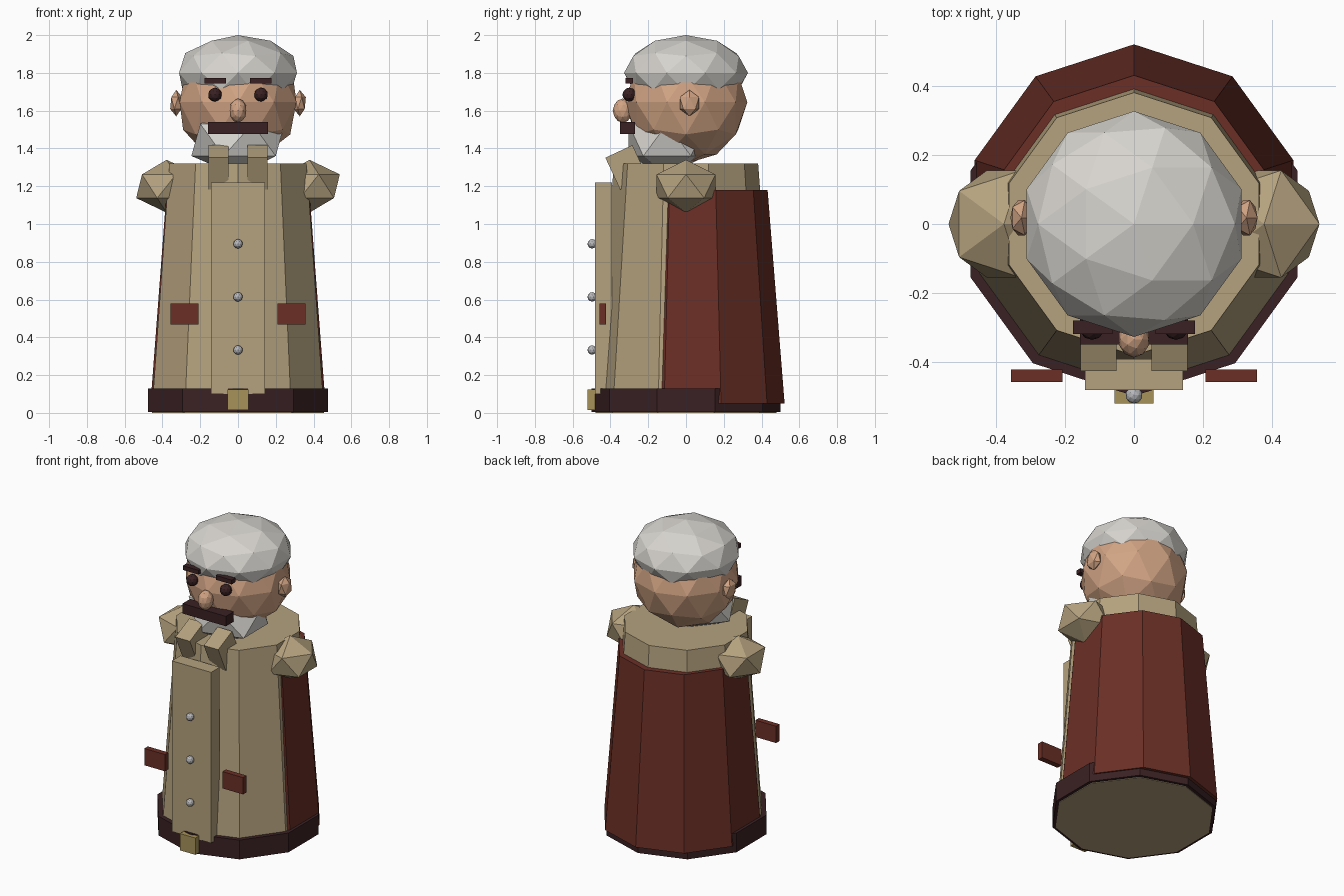
import bpy
import math

cube = bpy.data.objects.get("Cube")
if cube:
    bpy.data.objects.remove(cube, do_unlink=True)


def material(name, rgb):
    m = bpy.data.materials.new(name)
    m.use_nodes = True
    color = (*rgb, 1)
    m.diffuse_color = color
    m.node_tree.nodes["Principled BSDF"].inputs["Base Color"].default_value = color
    return m


TAN = material("tan cloth", (0.46, 0.36, 0.21))
RED = material("dark red cloth", (0.145, 0.028, 0.019))
DARK = material("dark brown", (0.042, 0.015, 0.017))
SKIN = material("skin", (0.64, 0.37, 0.23))
WHITE = material("white hair", (0.68, 0.66, 0.62))
GOLD = material("brass", (0.39, 0.29, 0.10))
SILVER = material("silver", (0.48, 0.48, 0.50))


def finish(name, mat):
    obj = bpy.context.object
    obj.name = name
    obj.data.materials.append(mat)
    return obj


def tapered(name, mat, r_bottom, r_top, z0, z1, y=0):
    """Ten-sided tapered column between two heights."""
    bpy.ops.mesh.primitive_cone_add(vertices=10, radius1=r_bottom, radius2=r_top,
                                    depth=z1 - z0, location=(0, y, (z0 + z1) / 2))
    return finish(name, mat)


def ball(name, mat, loc, scale, detail=2):
    bpy.ops.mesh.primitive_ico_sphere_add(subdivisions=detail, radius=1, location=loc)
    bpy.context.object.scale = scale
    return finish(name, mat)


def box(name, mat, loc, size, tilt=0):
    bpy.ops.mesh.primitive_cube_add(size=1, location=loc, rotation=(tilt, 0, 0))
    bpy.context.object.scale = size
    return finish(name, mat)


# Coat, hem and cape
tapered("coat", TAN, 0.48, 0.382, 0, 1.32)
tapered("hem", DARK, 0.5, 0.5, 0.004, 0.13)
tapered("cape", RED, 0.487, 0.397, 0.05, 1.18, y=0.035)

# Front panel with buttons and buckle
box("front_panel", TAN, (0, -0.438, 0.66), (0.285, 0.09, 1.12))
for i in range(3):
    ball(f"button_{i + 1}", SILVER, (0, -0.497, 0.333 + 0.281 * i), (0.025,) * 3)
box("buckle", GOLD, (0, -0.494, 0.07), (0.112, 0.056, 0.11))

# Head, hair, beard and face
ball("head", SKIN, (0, 0, 1.645), (0.325,) * 3)
ball("hair", WHITE, (0, 0, 1.8), (0.328, 0.328, 0.2))
ball("beard", WHITE, (0, -0.1, 1.445), (0.276, 0.24, 0.19), 1)
ball("nose", SKIN, (0, -0.335, 1.6), (0.046, 0.053, 0.064))
box("moustache", DARK, (0, -0.31, 1.508), (0.315, 0.08, 0.065))

# Paired parts
for side, s in (("left", 1), ("right", -1)):
    ball(f"{side}_shoulder", TAN, (s * 0.378, 0, 1.2), (0.18, 0.183, 0.14), 1)
    ball(f"{side}_ear", SKIN, (s * 0.327, 0.018, 1.64), (0.036, 0.06, 0.07), 1)
    ball(f"{side}_eye", DARK, (s * 0.122, -0.3, 1.685), (0.037,) * 3)
    box(f"{side}_brow", DARK, (s * 0.12, -0.3, 1.758), (0.115, 0.038, 0.028))
    box(f"{side}_lapel", TAN, (s * 0.103, -0.316, 1.3), (0.105, 0.158, 0.186),
        math.radians(25))
    box(f"{side}_pocket", RED, (s * 0.283, -0.441, 0.523), (0.15, 0.036, 0.11))
